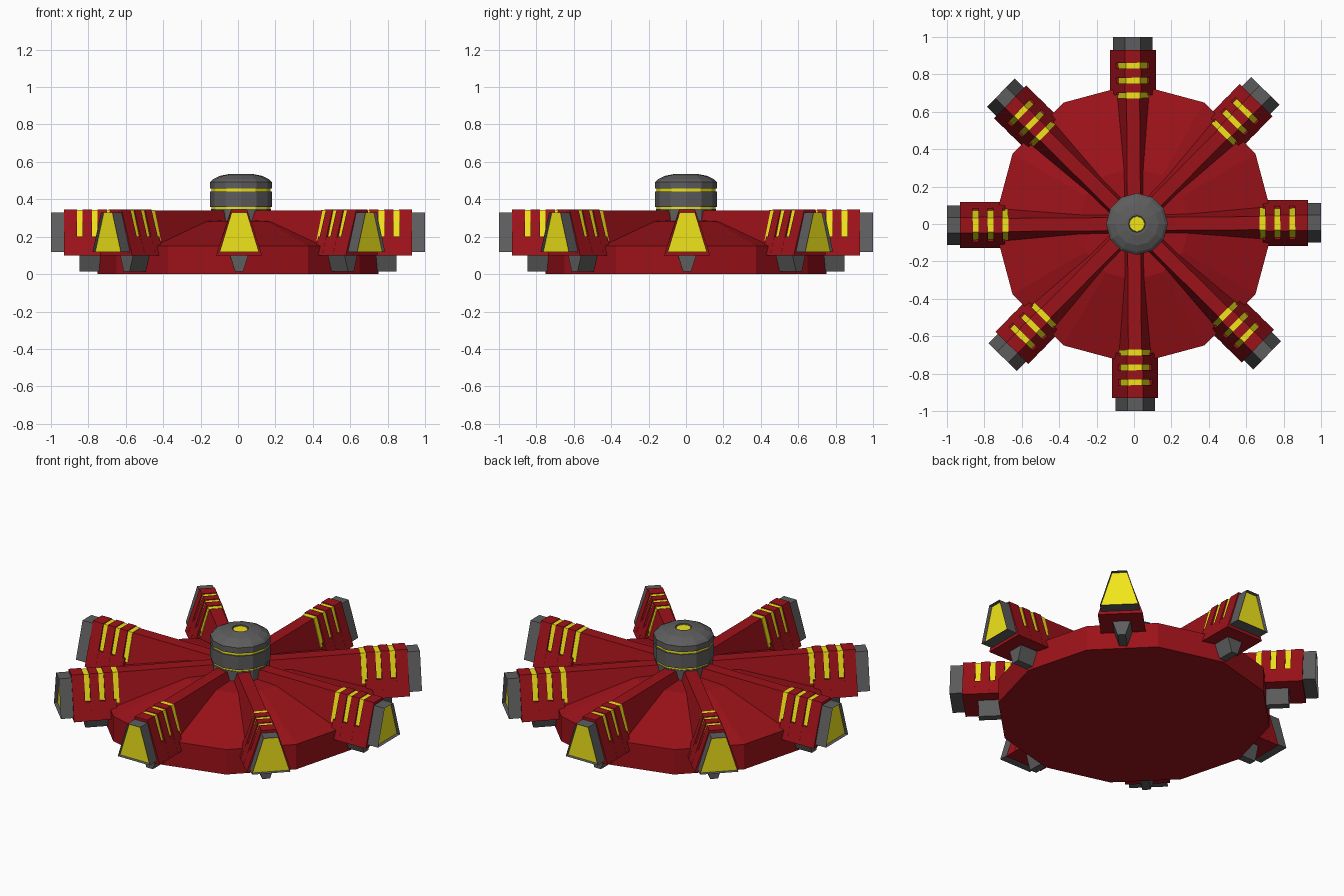
import bpy, bmesh, math
from mathutils import Matrix

if "Cube" in bpy.data.objects:
    bpy.data.objects.remove(bpy.data.objects["Cube"])


def material(name, rgb):
    m = bpy.data.materials.new(name)
    m.diffuse_color = (*rgb, 1)
    m.use_nodes = True
    m.node_tree.nodes["Principled BSDF"].inputs["Base Color"].default_value = m.diffuse_color
    return m


RED = material("dark_red", (0.33, 0.006, 0.01))
YELLOW = material("yellow", (0.88, 0.78, 0.01))
GREY = material("dark_grey", (0.11, 0.11, 0.11))


def make_object(name, bm, mats, matrix=Matrix()):
    bmesh.ops.recalc_face_normals(bm, faces=bm.faces)
    me = bpy.data.meshes.new(name)
    bm.to_mesh(me)
    bm.free()
    for m in mats:
        me.materials.append(m)
    ob = bpy.data.objects.new(name, me)
    ob.matrix_world = matrix
    bpy.context.collection.objects.link(ob)
    return ob


def lathe(name, profile, mat, x=0.0, sides=12):
    """Faceted turned solid from (radius, height) points, capped at both ends."""
    bm = bmesh.new()
    rings = []
    for r, z in profile:
        rings.append([bm.verts.new((r * math.cos(a), r * math.sin(a), z))
                      for a in (2 * math.pi * i / sides for i in range(sides))])
    for lo, hi in zip(rings, rings[1:]):
        for i in range(sides):
            j = (i + 1) % sides
            bm.faces.new((lo[i], lo[j], hi[j], hi[i]))
    bm.faces.new(rings[0])
    bm.faces.new(rings[-1])
    return make_object(name, bm, [mat], Matrix.Translation((x, 0, 0)))


def add_prism(bm, r0, r1, z0, w0, z1, w1):
    """Trapezoid prism along +x; w0/w1 are half widths at z0/z1. Returns the outer face."""
    ends = [[bm.verts.new((r, y, z)) for y, z in
             ((-w0, z0), (w0, z0), (w1, z1), (-w1, z1))] for r in (r0, r1)]
    a, b = ends
    for i in range(4):
        j = (i + 1) % 4
        bm.faces.new((a[i], a[j], b[j], b[i]))
    bm.faces.new(a[::-1])
    return bm.faces.new(b)


# Twelve-sided disc body with sloping top
lathe("body_disc", [(0.75, 0), (0.75, 0.15), (0.3, 0.282), (0.1, 0.29)], RED)

# Central turret: yellow core showing between grey drums
HUB_X = 0.016
lathe("hub_base", [(0.16, 0.25), (0.16, 0.348)], GREY, HUB_X)
lathe("hub_core", [(0.157, 0.34), (0.157, 0.47)], YELLOW, HUB_X)
lathe("hub_drum", [(0.165, 0.36), (0.165, 0.443)], GREY, HUB_X)
lathe("hub_dome", [(0.165, 0.459), (0.165, 0.493), (0.15, 0.507), (0.115, 0.525),
                   (0.06, 0.536), (0.045, 0.536), (0.043, 0.526)], GREY, HUB_X)
lathe("hub_lamp", [(0.044, 0.52), (0.04, 0.53)], YELLOW, HUB_X)

RIBS = [(0.702, 0.752), (0.782, 0.832), (0.862, 0.93)]
STRIPES = [(0.672, 0.702), (0.752, 0.782), (0.832, 0.862)]

for k in range(8):
    turn = Matrix.Rotation(math.radians(45 * k + 0.4), 4, 'Z')

    # Radial spoke
    bm = bmesh.new()
    add_prism(bm, 0.05, 0.92, 0.105, 0.1, 0.34, 0.035)
    make_object(f"spoke_{k}", bm, [RED], turn)

    # Thick sleeve with raised ribs
    bm = bmesh.new()
    add_prism(bm, 0.69, 0.929, 0.1, 0.1225, 0.2, 0.0895)
    for r0, r1 in RIBS:
        add_prism(bm, r0, r1, 0.1, 0.123, 0.346, 0.042)
    make_object(f"sleeve_{k}", bm, [RED], turn)

    # Yellow stripes in the grooves
    bm = bmesh.new()
    for r0, r1 in STRIPES:
        add_prism(bm, r0, r1, 0.18, 0.084, 0.342, 0.038)
    make_object(f"stripes_{k}", bm, [YELLOW], turn)

    # Grey end frame with recessed yellow panel
    bm = bmesh.new()
    front = add_prism(bm, 0.9, 1.0, 0.118, 0.106, 0.33, 0.042)
    bmesh.ops.inset_individual(bm, faces=[front], thickness=0.02, depth=0)
    bmesh.ops.inset_individual(bm, faces=[front], thickness=0.002, depth=0)
    for v in front.verts:
        v.co.x -= 0.02
    front.material_index = 1
    make_object(f"end_frame_{k}", bm, [GREY, YELLOW], turn)

    # Small wedge foot under the sleeve
    bm = bmesh.new()
    add_prism(bm, 0.68, 0.848, 0.015, 0.022, 0.11, 0.052)
    make_object(f"foot_{k}", bm, [GREY], turn)
